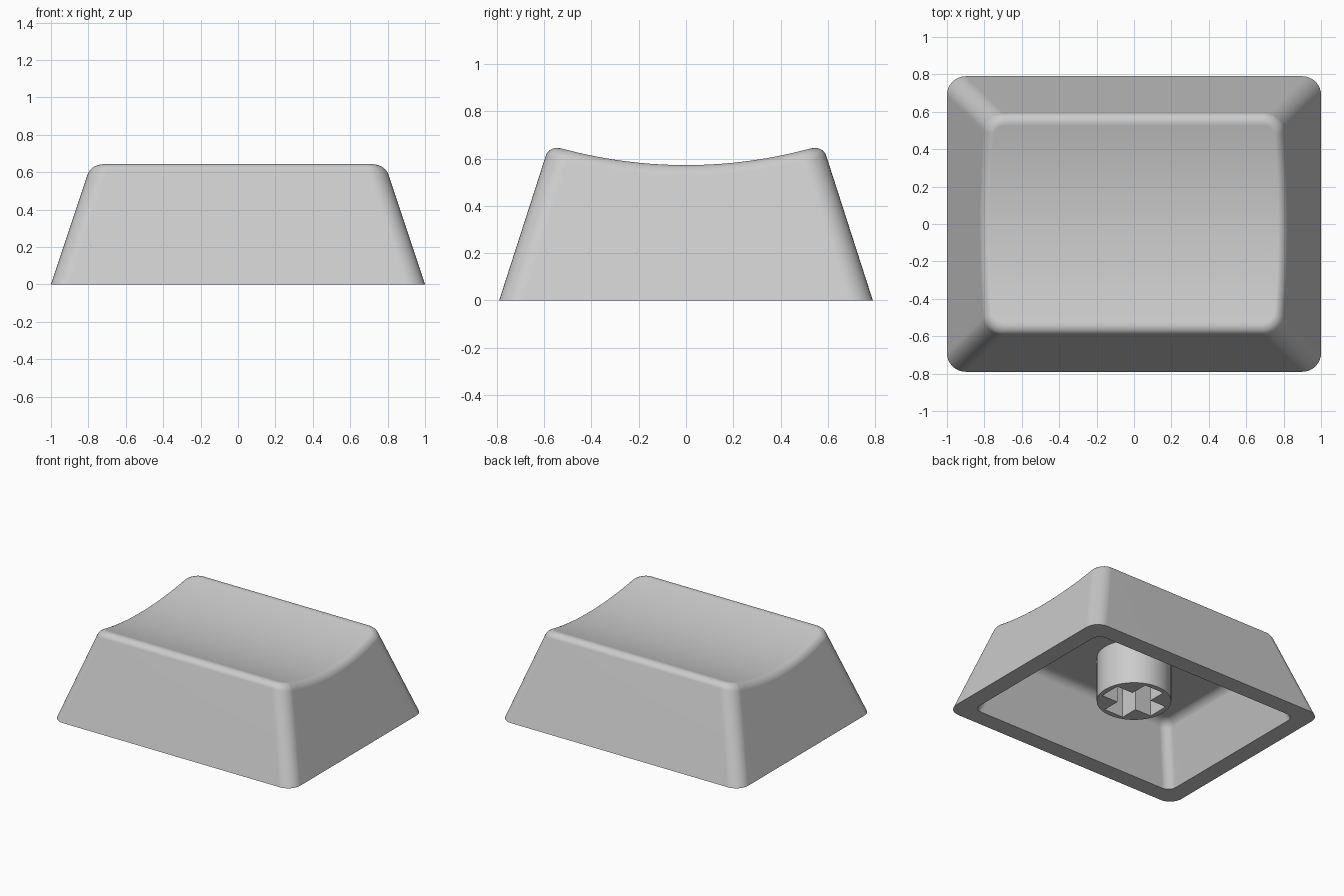
import bpy, bmesh, math

if "Cube" in bpy.data.objects:
    bpy.data.objects.remove(bpy.data.objects["Cube"])

CORNER_STEPS, SIDE_STEPS, FILLET_STEPS = 9, 20, 8
FILLET_X, FILLET_Y = 0.038, 0.052
CEILING, INNER_FILLET = 0.43, 0.05

grey = bpy.data.materials.new("light grey plastic")
grey.diffuse_color = (0.6, 0.6, 0.6, 1)
grey.use_nodes = True
grey.node_tree.nodes["Principled BSDF"].inputs["Base Color"].default_value = grey.diffuse_color


def outline(hx, hy, r):
    """Rounded rectangle: right half from front to back, then its mirror."""
    arc = [math.pi / 2 * k / CORNER_STEPS for k in range(CORNER_STEPS + 1)]
    front = [(hx - r + r * math.sin(a), -hy + r - r * math.cos(a)) for a in arc]
    side = [(hx, (hy - r) * (2 * k / SIDE_STEPS - 1)) for k in range(1, SIDE_STEPS)]
    back = [(x, -y) for x, y in reversed(front)]
    right = front + side + back
    return right + [(-x, y) for x, y in reversed(right)]


def wall(z, dx=0.0, dy=0.0):
    """Outline of the tapered outer wall at height z."""
    return outline(1 - z / 3 - dx, 0.79 - 0.322 * z - dy, 0.1 - (dx + dy) / 2)


def inner(z, inset=0.0):
    """Outline of the tapered inner wall at height z."""
    return outline(0.87 - z / 3 - inset, 0.66 - 0.322 * z - inset, 0.065 - inset)


def dish(y):
    """Height of the cylindrical scoop on top."""
    return 2.572 - math.sqrt(4 - y * y)


def curve_between(low, edge, top):
    """Points of a round arc from low to top with its tangents meeting at edge."""
    points = []
    for k in range(FILLET_STEPS + 1):
        t = k / FILLET_STEPS
        w = ((1 - t) ** 2, 1.5 * t * (1 - t), t * t)
        points.append([(w[0] * a + w[1] * b + w[2] * c) / sum(w)
                       for a, b, c in zip(low, edge, top)])
    return points


def top_fillet():
    """Rounded edge between the outer wall and the scooped top."""
    columns = []
    for i in range(len(wall(0))):
        z = 0.6
        for _ in range(8):
            z = dish(wall(z)[i][1])
        drop = 0.045
        x, y = wall(z, FILLET_X, FILLET_Y)[i]
        columns.append(curve_between((*wall(z - drop)[i], z - drop),
                                     (*wall(z)[i], z), (x, y, dish(y))))
    return list(zip(*columns))


def ceiling_fillet():
    """Rounded edge between the inner wall and the flat ceiling."""
    z = CEILING - INNER_FILLET
    columns = [curve_between((*a, z), (*b, CEILING), (*c, CEILING))
               for a, b, c in zip(inner(z), inner(CEILING), inner(CEILING, INNER_FILLET))]
    return list(zip(*columns))


def finish(bm, name):
    bmesh.ops.recalc_face_normals(bm, faces=bm.faces)
    mesh = bpy.data.meshes.new(name)
    bm.to_mesh(mesh)
    bm.free()
    mesh.materials.append(grey)
    ob = bpy.data.objects.new(name, mesh)
    bpy.context.collection.objects.link(ob)
    bpy.ops.object.select_all(action='DESELECT')
    ob.select_set(True)
    bpy.context.view_layer.objects.active = ob
    bpy.ops.object.shade_smooth_by_angle(angle=math.radians(30))
    mod = ob.modifiers.new("even shading", 'WEIGHTED_NORMAL')
    mod.keep_sharp = True
    return ob


def bridge(bm, a, b):
    n = len(a)
    for i in range(n):
        j = (i + 1) % n
        bm.faces.new((a[i], a[j], b[j], b[i]))


def fill_across(bm, ring):
    """Close a ring with strips running from right to left."""
    n = len(ring)
    for i in range(n // 2 - 1):
        bm.faces.new((ring[i], ring[i + 1], ring[n - 2 - i], ring[n - 1 - i]))


# Hollow cap: ceiling, inner wall, bottom rim, outer wall, rounded edge, dish
bm = bmesh.new()
rings = ceiling_fillet()[::-1]
rings += [[(x, y, 0) for x, y in inner(0)], [(x, y, 0) for x, y in wall(0)]]
rings += top_fillet()
loops = [[bm.verts.new(p) for p in ring] for ring in rings]
for a, b in zip(loops, loops[1:]):
    bridge(bm, a, b)
fill_across(bm, loops[0])
fill_across(bm, loops[-1])
finish(bm, "cap_shell")

# Round stem under the cap with a cross-shaped socket
STEM_R, STEM_Z, ARM, HALF = 0.254, 0.093, 0.215, 0.08
circle = [(STEM_R * math.cos(math.tau * k / 64), STEM_R * math.sin(math.tau * k / 64))
          for k in range(64)]
cross = []
for q in range(4):
    c, s = round(math.cos(q * math.pi / 2)), round(math.sin(q * math.pi / 2))
    for x, y in ((ARM, -HALF), (ARM, HALF), (HALF, HALF)):
        cross.append((x * c - y * s, x * s + y * c))
bm = bmesh.new()
end_edges = []
for shape in (circle, cross):
    low = [bm.verts.new((x, y, STEM_Z)) for x, y in shape]
    high = [bm.verts.new((x, y, CEILING)) for x, y in shape]
    bridge(bm, low, high)
    end_edges += [bm.edges.get((low[i - 1], low[i])) for i in range(len(low))]
bmesh.ops.triangle_fill(bm, edges=end_edges, use_beauty=True, normal=(0, 0, -1))
finish(bm, "stem")
